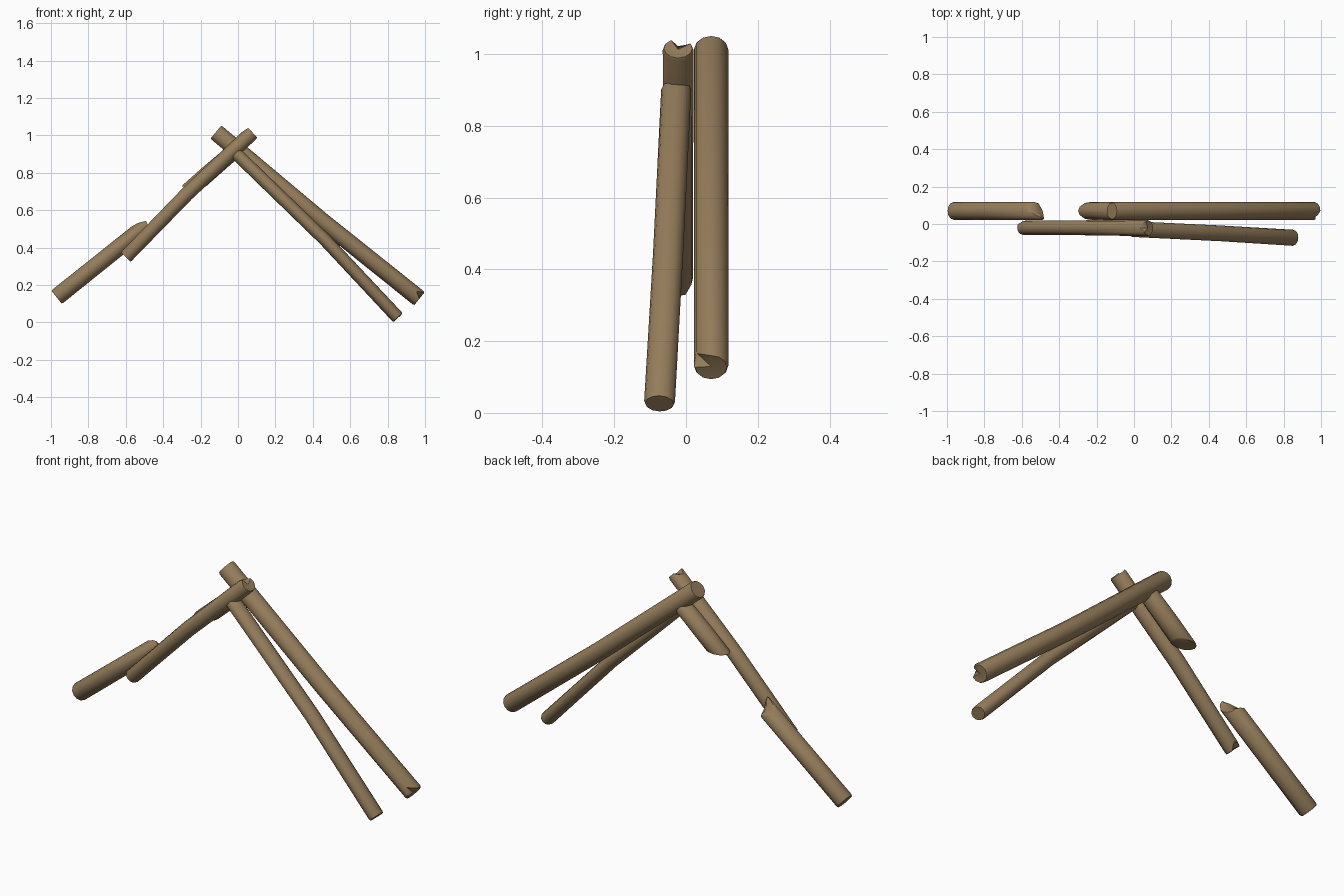
import bpy, bmesh, math
from mathutils import Vector

if "Cube" in bpy.data.objects:
    bpy.data.objects.remove(bpy.data.objects["Cube"])

SIDES = 12

bark = bpy.data.materials.new("weathered brown wood")
bark.diffuse_color = (0.30, 0.203, 0.104, 1)
bark.use_nodes = True
bark.node_tree.nodes["Principled BSDF"].inputs["Base Color"].default_value = bark.diffuse_color


def log(name, stations, start_jag=None, end_jag=None):
    """Loft a log left to right. Station: (x, y, z, in-plane radius, depth radius).
    Jags map a side number (0 top, 3 back, 6 bottom, 9 front) to a shift along the log."""
    pts = [Vector(s[:3]) for s in stations]
    n = len(pts)
    # small bevel at both ends
    d0, d1 = (pts[1] - pts[0]).normalized(), (pts[-1] - pts[-2]).normalized()
    rings = [(pts[0], 0.92, 0)]
    rings.append((pts[0] + d0 * 0.008, 1, 0))
    rings += [(pts[i], 1, i) for i in range(1, n - 1)]
    rings += [(pts[-1] - d1 * 0.008, 1, n - 1), (pts[-1], 0.92, n - 1)]

    bm = bmesh.new()
    loops = []
    for r, (p, k, i) in enumerate(rings):
        t = (pts[min(i + 1, n - 1)] - pts[max(i - 1, 0)]).normalized()
        up = t.cross(Vector((0, 1, 0))).normalized()
        depth = up.cross(t)
        jag = {}
        if r < 2:
            jag = start_jag or {}
        elif r >= len(rings) - 2:
            jag = end_jag or {}
        ru, rv = stations[i][3] * k, stations[i][4] * k
        ring = []
        for s in range(SIDES):
            a = 2 * math.pi * s / SIDES
            ring.append(bm.verts.new(p + up * ru * math.cos(a) + depth * rv * math.sin(a)
                                     + t * jag.get(s, 0)))
        loops.append(ring)
    for a, b in zip(loops, loops[1:]):
        for s in range(SIDES):
            q = (s + 1) % SIDES
            bm.faces.new((a[s], a[q], b[q], b[s]))
    # end caps as fans so splintered ends stay clean
    for ring in (loops[0], loops[-1]):
        c = bm.verts.new(sum((v.co for v in ring), Vector()) / SIDES)
        for s in range(SIDES):
            bm.faces.new((ring[s], ring[(s + 1) % SIDES], c))
    bmesh.ops.recalc_face_normals(bm, faces=bm.faces[:])
    me = bpy.data.meshes.new(name)
    bm.to_mesh(me)
    bm.free()
    me.materials.append(bark)
    ob = bpy.data.objects.new(name, me)
    bpy.context.collection.objects.link(ob)
    bpy.ops.object.select_all(action='DESELECT')
    ob.select_set(True)
    bpy.context.view_layer.objects.active = ob
    bpy.ops.object.shade_smooth_by_angle(angle=math.radians(40))


# long back log, running down to the right, with a chip in its lower end
log("back_right_log", [
    (-0.118, 0.07, 1.018, 0.046, 0.048),
    (0.45, 0.07, 0.543, 0.045, 0.048),
    (0.97, 0.07, 0.127, 0.046, 0.048)],
    end_jag={10: -0.035, 11: -0.012})

# front log, running down to the left, chipped at the top
log("front_left_log", [
    (-0.600, -0.019, 0.350, 0.037, 0.039),
    (-0.272, -0.020, 0.688, 0.038, 0.040),
    (0.077, -0.022, 1.016, 0.040, 0.043)],
    start_jag={2: 0.02, 3: 0.03, 4: 0.02},
    end_jag={0: -0.03, 1: -0.02})

# thin front log, leaning forward down to the right
log("front_right_log", [
    (-0.012, -0.027, 0.905, 0.034, 0.042),
    (0.464, -0.050, 0.443, 0.034, 0.042),
    (0.855, -0.074, 0.026, 0.035, 0.043)])

# broken back log: lower half with a splintered upper end
log("broken_log_lower", [
    (-0.970, 0.07, 0.135, 0.046, 0.048),
    (-0.75, 0.07, 0.311, 0.045, 0.048),
    (-0.522, 0.07, 0.493, 0.045, 0.048)],
    end_jag={0: -0.02, 1: -0.03, 2: -0.02, 3: -0.01, 4: 0.0, 5: 0.0, 6: 0.01,
             7: 0.02, 8: 0.035, 9: 0.05, 10: 0.055, 11: 0.02})

# broken back log: upper stub, cut slantwise so the top edge is longest
log("broken_log_upper", [
    (-0.272, 0.07, 0.697, 0.044, 0.048),
    (-0.15, 0.07, 0.805, 0.044, 0.048),
    (-0.03, 0.07, 0.908, 0.042, 0.046)],
    start_jag={s: 0.045 * (1 - math.cos(2 * math.pi * s / SIDES)) for s in range(SIDES)})
